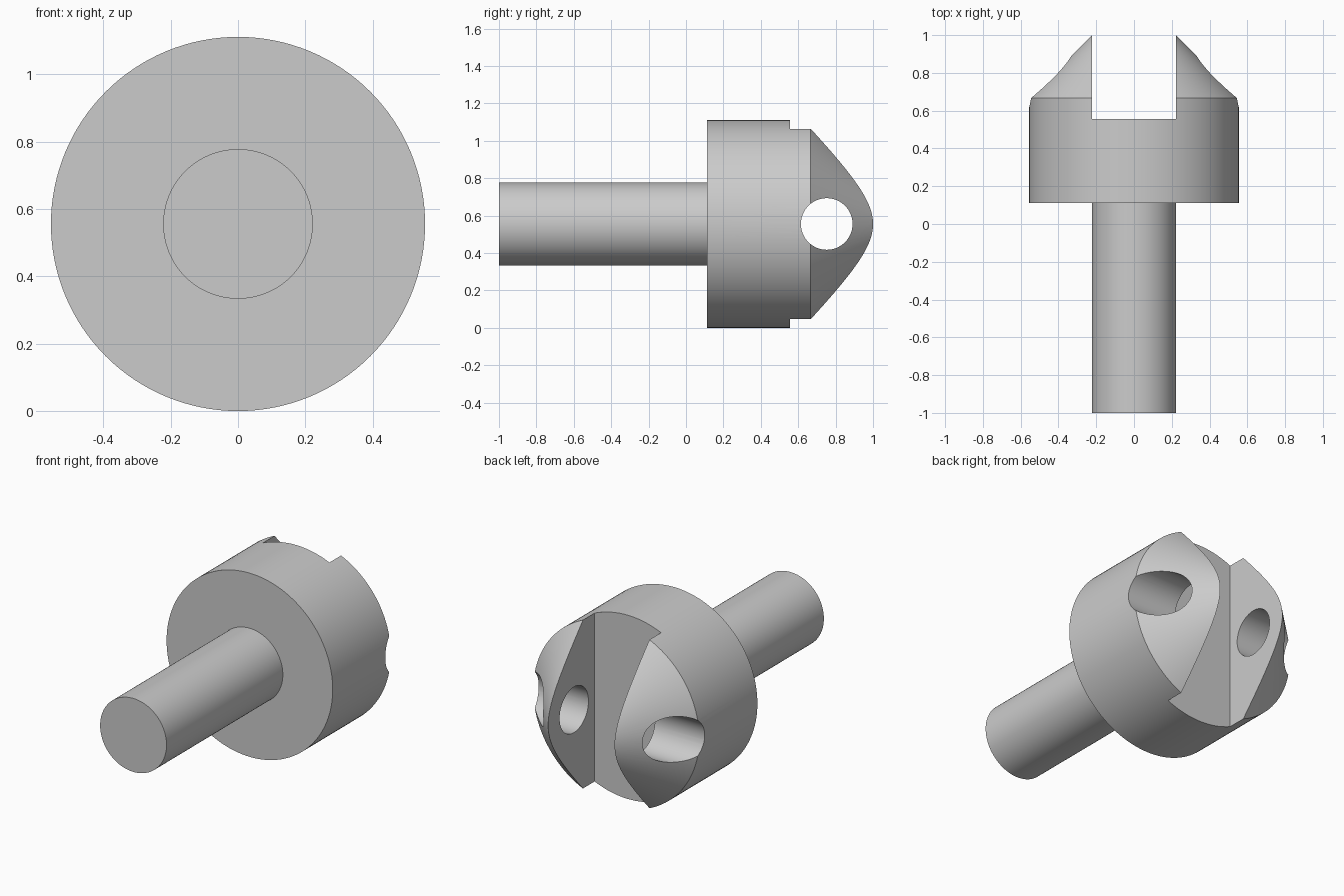
import bpy, bmesh, math
from mathutils import Matrix

if "Cube" in bpy.data.objects:
    bpy.data.objects.remove(bpy.data.objects["Cube"])

Z = 0.5556   # height of the shared axis
SEG = 128


def cutter(name, loc, scale, build):
    bm = bmesh.new()
    build(bm)
    mesh = bpy.data.meshes.new(name)
    bm.to_mesh(mesh)
    bm.free()
    ob = bpy.data.objects.new(name, mesh)
    bpy.context.collection.objects.link(ob)
    ob.location, ob.scale = loc, scale
    ob.hide_render = True
    ob.display_type = 'WIRE'
    return ob


# Turned body: stem, drum head and 45 degree cone, as (radius, y)
profile = [(0, -1), (0.2222, -1), (0.2222, 0.1111), (0.5556, 0.1111),
           (0.5556, 0.6667), (0, 1.2222)]
bm = bmesh.new()
verts = [bm.verts.new((r, y, 0)) for r, y in profile]
edges = [bm.edges.new(pair) for pair in zip(verts, verts[1:])]
bmesh.ops.spin(bm, geom=verts + edges, cent=(0, 0, 0), axis=(0, 1, 0),
               angle=2 * math.pi, steps=SEG, use_duplicate=False)
bmesh.ops.remove_doubles(bm, verts=bm.verts, dist=1e-5)
bmesh.ops.recalc_face_normals(bm, faces=bm.faces)
mesh = bpy.data.meshes.new("clevis_pin")
bm.to_mesh(mesh)
bm.free()
body = bpy.data.objects.new("clevis_pin", mesh)
bpy.context.collection.objects.link(body)
body.location.z = Z

# Slot between the two prongs, and the cross hole through them
slot = cutter("slot_cutter", (0, 1.0556, Z), (0.4444, 1, 2),
              lambda b: bmesh.ops.create_cube(b, size=1))
hole = cutter("hole_cutter", (0, 0.7525, Z), (1, 1, 1),
              lambda b: bmesh.ops.create_cone(
                  b, cap_ends=True, segments=64, radius1=0.138, radius2=0.138,
                  depth=2, matrix=Matrix.Rotation(math.pi / 2, 4, 'Y')))

bpy.context.view_layer.objects.active = body
body.select_set(True)
for c in (slot, hole):
    mod = body.modifiers.new(c.name, 'BOOLEAN')
    mod.operation, mod.solver, mod.object = 'DIFFERENCE', 'EXACT', c
    bpy.ops.object.modifier_apply(modifier=mod.name)
for c in (slot, hole):
    bpy.data.objects.remove(c)

bpy.ops.object.shade_smooth_by_angle(angle=math.radians(30))
